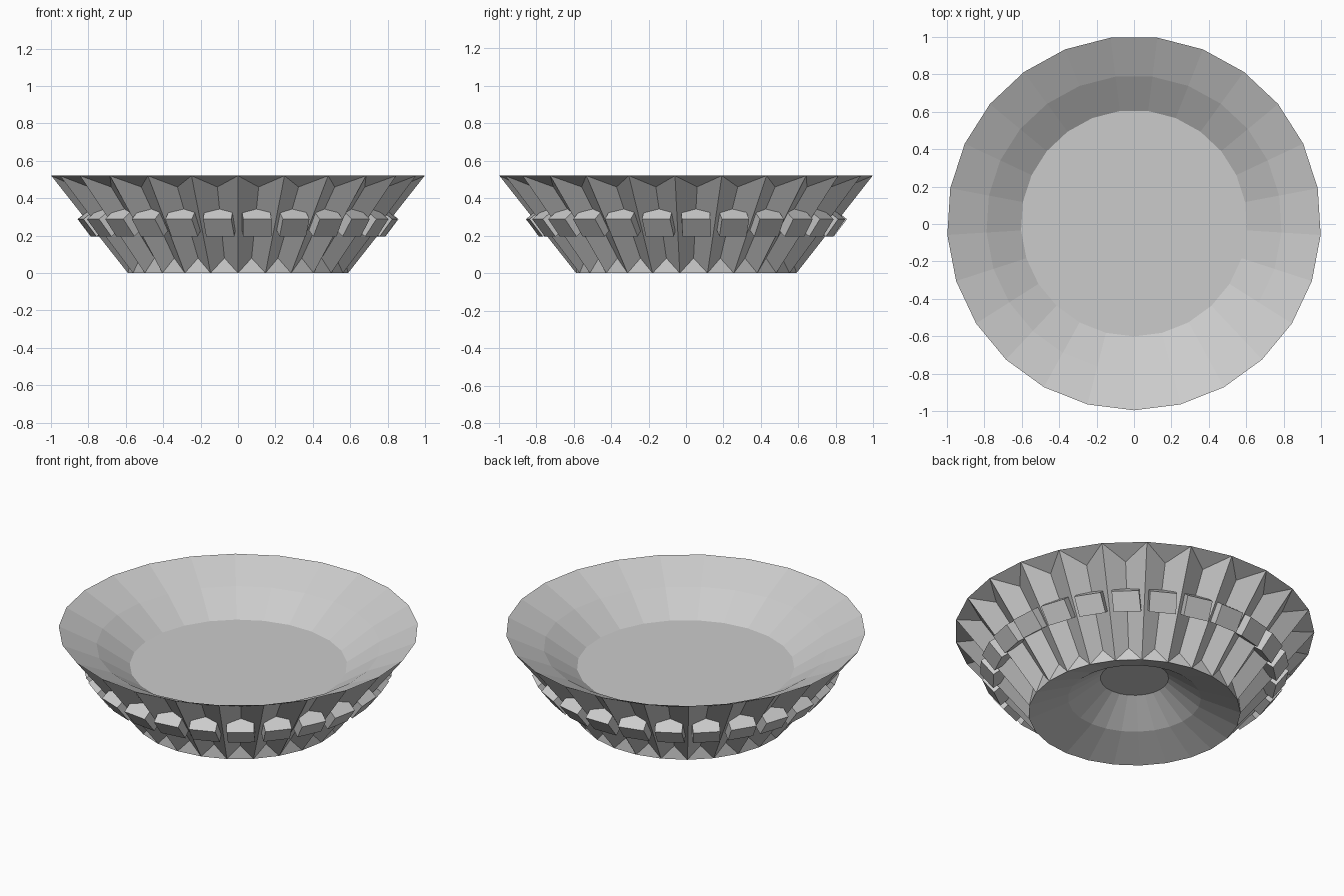
import bpy, bmesh, math
from mathutils import Vector

if "Cube" in bpy.data.objects:
    bpy.data.objects.remove(bpy.data.objects["Cube"])

N = 25                      # sides of the bowl
STEP = 2 * math.pi / N
START = -math.pi / 2        # one rib points to the front
Y_SHIFT = 0.004


def polar(r, z, k):
    a = START + k * STEP
    return Vector((r * math.cos(a), r * math.sin(a) + Y_SHIFT, z))


def ring(bm, r, z, offset=0.0):
    return [bm.verts.new(polar(r, z, k + offset)) for k in range(N)]


def finish(bm, name):
    bmesh.ops.recalc_face_normals(bm, faces=bm.faces)
    mesh = bpy.data.meshes.new(name)
    bm.to_mesh(mesh)
    bm.free()
    obj = bpy.data.objects.new(name, mesh)
    bpy.context.collection.objects.link(obj)
    return obj


# Bowl body: one closed shell
bm = bmesh.new()
rim = ring(bm, 1.0, 0.52)
inner_kink = ring(bm, 0.79, 0.42)
floor_edge = ring(bm, 0.605, 0.30)
foot = ring(bm, 0.59, 0.0)
hollow_kink = ring(bm, 0.37, 0.09)
hollow_top = ring(bm, 0.19, 0.22)
groove_top = ring(bm, 0.88, 0.46, 0.5)
groove_low = ring(bm, 0.58, 0.08, 0.5)

for a, b in ((rim, inner_kink), (inner_kink, floor_edge),
             (foot, hollow_kink), (hollow_kink, hollow_top)):
    for k in range(N):
        j = (k + 1) % N
        bm.faces.new((a[k], a[j], b[j], b[k]))
bm.faces.new(floor_edge)
bm.faces.new(hollow_top)

# V-shaped flutes between straight ribs on the outside
for k in range(N):
    j = (k + 1) % N
    bm.faces.new((rim[k], rim[j], groove_top[k]))
    bm.faces.new((foot[j], foot[k], groove_low[k]))
    bm.faces.new((rim[k], groove_top[k], groove_low[k], foot[k]))
    bm.faces.new((rim[j], foot[j], groove_low[k], groove_top[k]))
finish(bm, "fluted_bowl")

# Band of blocks, one set into each flute
bm = bmesh.new()
WIDTH, DEPTH = 0.152, 0.12
for k in range(N):
    a = START + (k + 0.5) * STEP
    out = Vector((math.cos(a), math.sin(a), 0))
    side = Vector((-math.sin(a), math.cos(a), 0))
    inward = (-0.785 * out + Vector((0, 0, 0.62))) * DEPTH
    top = polar(0.855, 0.288, k + 0.5)
    low = polar(0.785, 0.195, k + 0.5)
    lean = side * 0.004
    left, right = -side * WIDTH / 2, side * WIDTH / 2
    front = [low + left + lean, low + right + lean,
             top + right - lean, top + left - lean]
    f = [bm.verts.new(p) for p in front]
    b = [bm.verts.new(p + inward) for p in front]
    bm.faces.new(f)
    bm.faces.new(b[::-1])
    for i in range(4):
        n = (i + 1) % 4
        bm.faces.new((f[n], f[i], b[i], b[n]))
finish(bm, "block_band")
